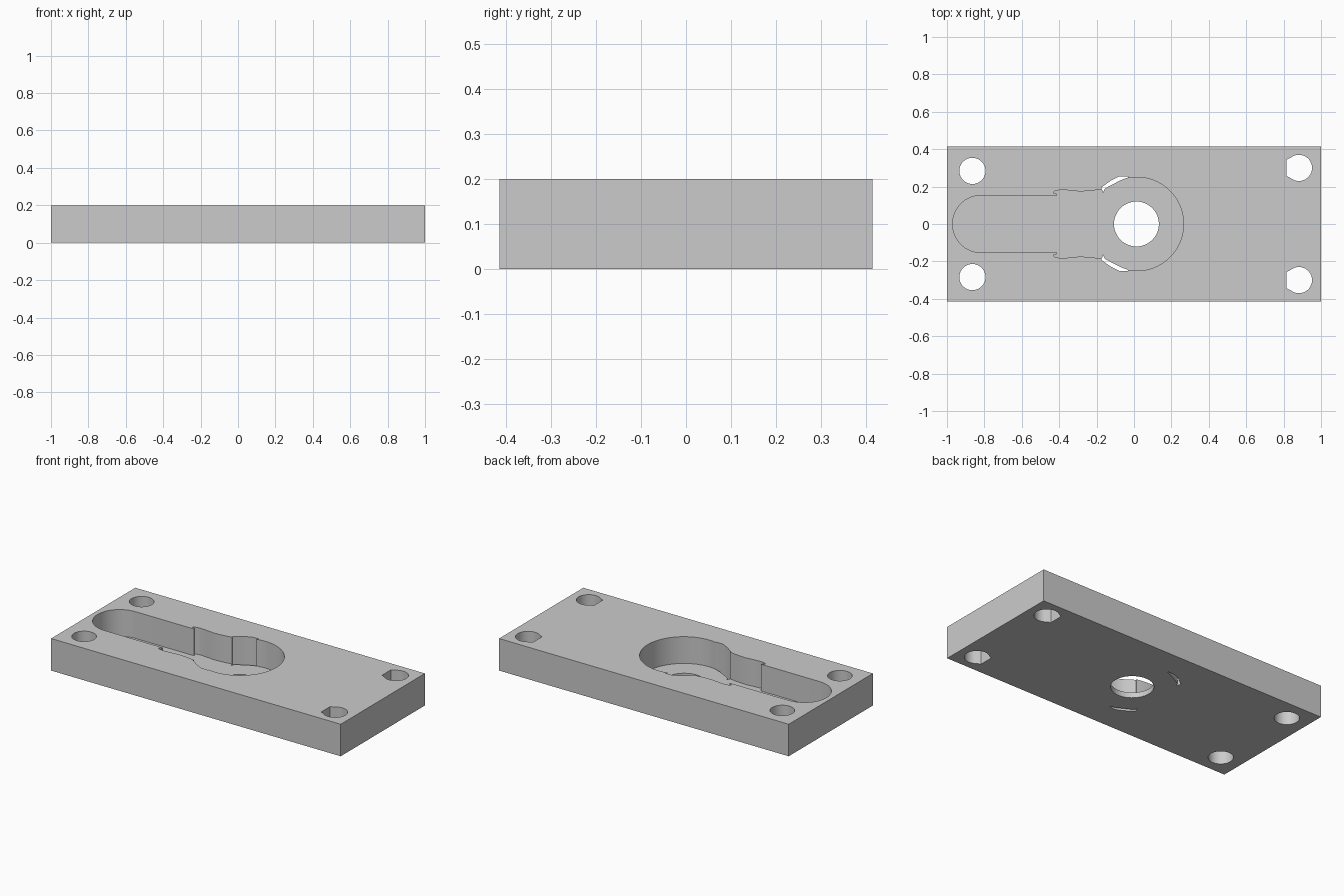
import bpy, bmesh, math

if "Cube" in bpy.data.objects:
    bpy.data.objects.remove(bpy.data.objects["Cube"])

FLOOR = 0.033          # thickness left under the pocket
HX, HY, H = 1.0, 0.415, 0.2


def arc(cx, cy, r, a0, a1, n):
    """Points on an arc, angles in degrees."""
    out = []
    for i in range(n + 1):
        a = math.radians(a0 + (a1 - a0) * i / n)
        out.append((cx + r * math.cos(a), cy + r * math.sin(a)))
    return out


def prism(name, outline, z0, z1):
    """Extrude a closed outline from z0 to z1."""
    bm = bmesh.new()
    face = bm.faces.new([bm.verts.new((x, y, z0)) for x, y in outline])
    res = bmesh.ops.extrude_face_region(bm, geom=[face])
    top = [v for v in res["geom"] if isinstance(v, bmesh.types.BMVert)]
    bmesh.ops.translate(bm, verts=top, vec=(0, 0, z1 - z0))
    bmesh.ops.recalc_face_normals(bm, faces=bm.faces)
    mesh = bpy.data.meshes.new(name)
    bm.to_mesh(mesh)
    bm.free()
    obj = bpy.data.objects.new(name, mesh)
    bpy.context.collection.objects.link(obj)
    return obj


def cut(target, outline, z0=-0.1):
    """Cut a vertical opening from z0 up through the top."""
    cutter = prism("cutter", outline, z0, H + 0.1)
    cutter.hide_render = True
    mod = target.modifiers.new("cut", "BOOLEAN")
    mod.operation = "DIFFERENCE"
    mod.solver = "EXACT"
    mod.object = cutter
    bpy.context.view_layer.objects.active = target
    bpy.ops.object.modifier_apply(modifier=mod.name)
    bpy.data.objects.remove(cutter, do_unlink=True)


# Rectangular plate
plate = prism("mounting_plate", [(-HX, -HY), (HX, -HY), (HX, HY), (-HX, HY)], 0, H)

# Keyhole pocket: rounded slot, wavy neck and round head, mirrored across y = 0
half = arc(-0.817, 0, 0.153, 180, 90, 16)
half += [(-0.41, 0.153), (-0.415, 0.163), (-0.433, 0.168), (-0.42, 0.178), (-0.385, 0.183),
         (-0.34, 0.179), (-0.29, 0.174), (-0.25, 0.176), (-0.21, 0.180),
         (-0.17, 0.187), (-0.14, 0.205), (-0.105, 0.225), (-0.07, 0.24)]
half += arc(0.015, 0, 0.25, 100, 0, 26)
cut(plate, half + [(x, -y) for x, y in half[-2:0:-1]], FLOOR)

# Round hole through the pocket floor
cut(plate, arc(0.013, 0, 0.12, 0, 352.5, 47))

# Thin crescent slits where the neck meets the head
slit = [(-0.165, 0.168), (-0.175, 0.195), (-0.125, 0.231), (-0.08, 0.254),
        (-0.03, 0.255), (-0.035, 0.247), (-0.07, 0.235), (-0.11, 0.214), (-0.155, 0.19)]
cut(plate, slit)
cut(plate, [(x, -y * 0.985) for x, y in slit])

for s in (1, -1):
    # Round screw holes at the left end
    cut(plate, arc(-0.864, s * 0.284, 0.07, 0, 350, 35))
    # Screw holes at the right end, squared off on the inner side
    cut(plate, arc(0.882, s * 0.3, 0.07, -128, 128, 26)
        + [(0.815, s * 0.3 + 0.043), (0.815, s * 0.3 - 0.043)])

# Material
grey = bpy.data.materials.new("light grey")
grey.diffuse_color = (0.6, 0.6, 0.6, 1)
grey.use_nodes = True
grey.node_tree.nodes["Principled BSDF"].inputs["Base Color"].default_value = grey.diffuse_color
plate.data.materials.clear()
plate.data.materials.append(grey)

# Smooth curved walls, keep hard edges
bpy.ops.object.select_all(action="DESELECT")
plate.select_set(True)
bpy.context.view_layer.objects.active = plate
bpy.ops.object.shade_smooth_by_angle(angle=math.radians(30))
